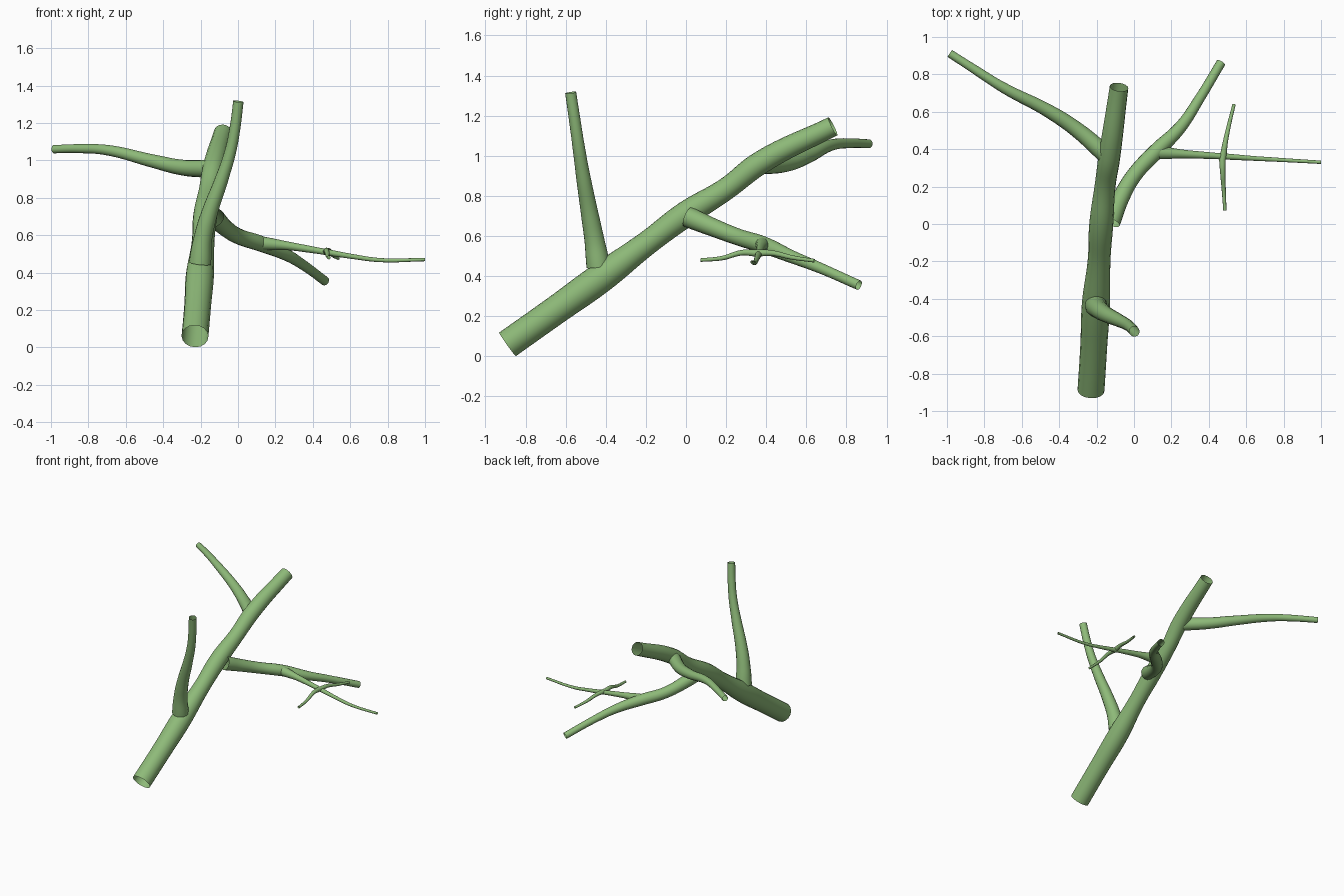
import bpy

cube = bpy.data.objects.get("Cube")
if cube:
    bpy.data.objects.remove(cube, do_unlink=True)

green = bpy.data.materials.new("leaf_green")
green.use_nodes = True
colour = (0.27, 0.49, 0.19, 1.0)
green.diffuse_color = colour
bsdf = green.node_tree.nodes["Principled BSDF"]
bsdf.inputs["Base Color"].default_value = colour
bsdf.inputs["Roughness"].default_value = 0.8


def limb(name, points):
    """Open tapered tube through (x, y, z, radius) points."""
    curve = bpy.data.curves.new(name, 'CURVE')
    curve.dimensions = '3D'
    curve.bevel_depth = 1.0
    curve.bevel_resolution = 6
    curve.resolution_u = 8
    curve.use_fill_caps = False
    spline = curve.splines.new('BEZIER')
    spline.radius_interpolation = 'CARDINAL'
    spline.bezier_points.add(len(points) - 1)
    for p, (x, y, z, r) in zip(spline.bezier_points, points):
        p.co = (x, y, z)
        p.radius = r
        p.handle_left_type = p.handle_right_type = 'AUTO'
    obj = bpy.data.objects.new(name, curve)
    bpy.context.scene.collection.objects.link(obj)
    curve.materials.append(green)
    bpy.ops.object.select_all(action='DESELECT')
    obj.select_set(True)
    bpy.context.view_layer.objects.active = obj
    bpy.ops.object.convert(target='MESH')
    bpy.ops.object.shade_smooth()
    return obj


# Main leaning stem
limb("main_stem", [
    (-0.23, -0.89, 0.06, 0.072), (-0.215, -0.65, 0.23, 0.072),
    (-0.203, -0.42, 0.395, 0.075), (-0.187, -0.2, 0.56, 0.061),
    (-0.175, 0.0, 0.71, 0.064), (-0.155, 0.2, 0.835, 0.056),
    (-0.13, 0.37, 0.965, 0.058), (-0.08, 0.732, 1.147, 0.05)])

# Upright branch near the front
limb("upright_branch", [
    (-0.203, -0.437, 0.45, 0.06), (-0.19, -0.455, 0.57, 0.051),
    (-0.155, -0.48, 0.71, 0.044), (-0.087, -0.513, 0.9, 0.036),
    (-0.04, -0.536, 1.05, 0.031), (-0.015, -0.555, 1.18, 0.029),
    (0.002, -0.575, 1.315, 0.028)])

# Long branch to the back right
limb("back_right_branch", [
    (-0.15, 0.37, 0.955, 0.048), (-0.3, 0.5, 0.962, 0.042),
    (-0.45, 0.6, 0.995, 0.036), (-0.7, 0.73, 1.055, 0.028),
    (-0.85, 0.825, 1.063, 0.024), (-0.985, 0.912, 1.06, 0.022)])

# Drooping branch to the back left
limb("back_left_branch", [
    (-0.125, 0.01, 0.695, 0.052), (-0.075, 0.13, 0.645, 0.046),
    (0.0, 0.26, 0.595, 0.042), (0.12, 0.39, 0.555, 0.042),
    (0.25, 0.52, 0.5, 0.033), (0.35, 0.67, 0.44, 0.027),
    (0.465, 0.862, 0.355, 0.025)])

# Thin side shoot and its two twigs
limb("side_shoot", [
    (0.13, 0.382, 0.557, 0.036), (0.25, 0.375, 0.545, 0.024),
    (0.4, 0.366, 0.522, 0.018), (0.5, 0.36, 0.505, 0.016),
    (0.62, 0.352, 0.485, 0.013), (0.76, 0.344, 0.467, 0.011),
    (1.0, 0.33, 0.47, 0.009)])
limb("front_twig", [
    (0.472, 0.365, 0.513, 0.018), (0.474, 0.28, 0.517, 0.014),
    (0.48, 0.18, 0.49, 0.011), (0.486, 0.072, 0.48, 0.009)])
limb("back_twig", [
    (0.475, 0.35, 0.515, 0.018), (0.487, 0.43, 0.515, 0.014),
    (0.508, 0.53, 0.493, 0.011), (0.535, 0.64, 0.477, 0.009)])
